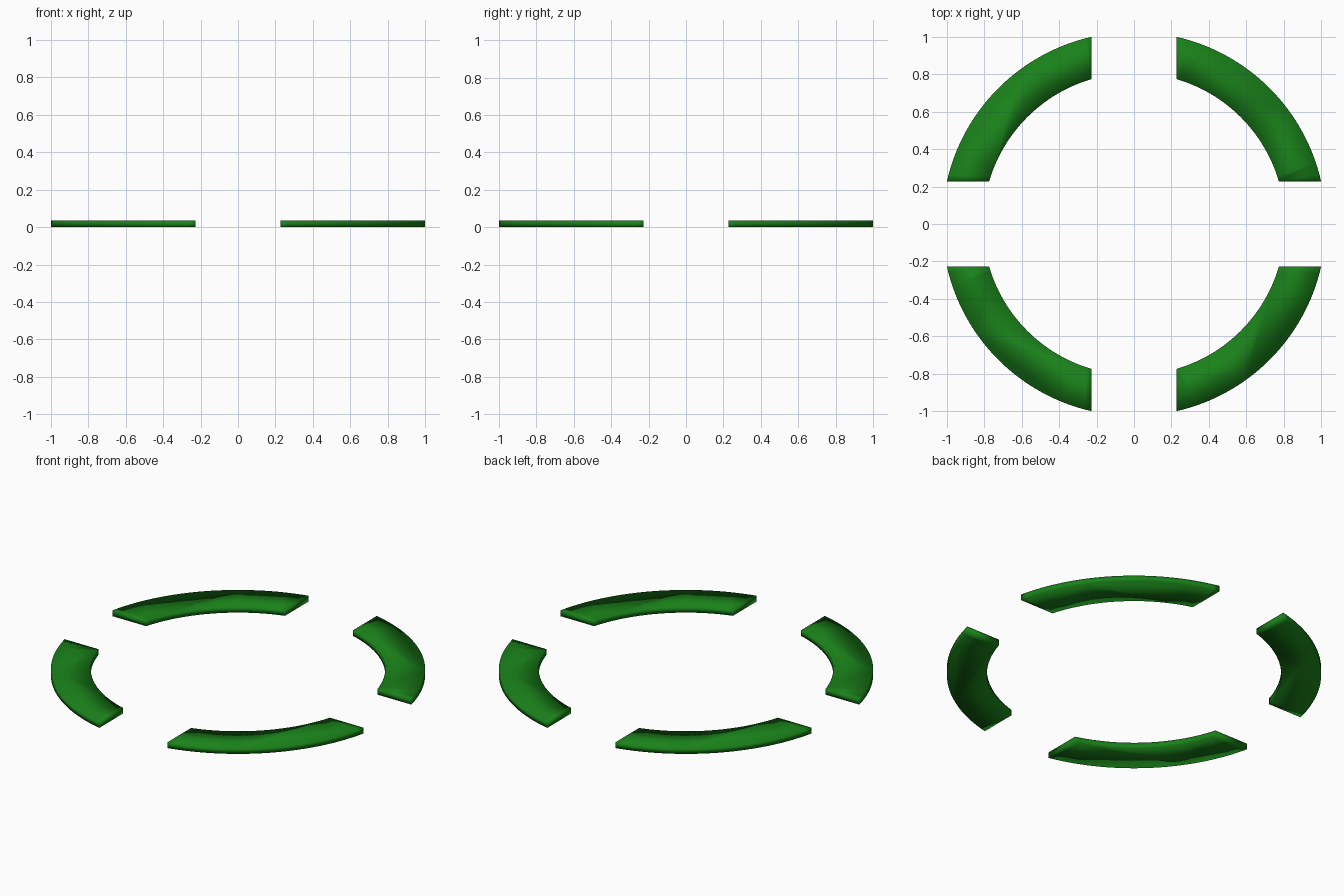
import bpy, bmesh, math

if "Cube" in bpy.data.objects:
    bpy.data.objects.remove(bpy.data.objects["Cube"])

GAP = 0.228      # half width of the paths between the quarters
HEIGHT = 0.035
OUTER = math.hypot(1.0, GAP)
INNER = math.hypot(0.774, GAP)
SEGMENTS = 32

green = bpy.data.materials.new("green")
green.diffuse_color = (0.01, 0.22, 0.01, 1)
green.use_nodes = True
green.node_tree.nodes["Principled BSDF"].inputs["Base Color"].default_value = green.diffuse_color


def arc(radius):
    """Arc running between the cut lines y = GAP and x = GAP."""
    start = math.asin(GAP / radius)
    end = math.pi / 2 - start
    return [(radius * math.cos(start + (end - start) * i / SEGMENTS),
             radius * math.sin(start + (end - start) * i / SEGMENTS))
            for i in range(SEGMENTS + 1)]


def ring_quarter(name, turn):
    bm = bmesh.new()
    # Flat outline: outer arc out, inner arc back
    outline = arc(OUTER) + arc(INNER)[::-1]
    base = bm.faces.new([bm.verts.new((x, y, 0)) for x, y in outline])
    # Raise the outline to a solid, keeping the base
    result = bmesh.ops.extrude_face_region(bm, geom=[base], use_keep_orig=True)
    raised = [v for v in result["geom"] if isinstance(v, bmesh.types.BMVert)]
    bmesh.ops.translate(bm, verts=raised, vec=(0, 0, HEIGHT))
    bmesh.ops.recalc_face_normals(bm, faces=bm.faces)
    for face in bm.faces:
        face.smooth = True
    mesh = bpy.data.meshes.new(name)
    bm.to_mesh(mesh)
    bm.free()
    mesh.materials.append(green)
    obj = bpy.data.objects.new(name, mesh)
    obj.rotation_euler.z = turn
    bpy.context.collection.objects.link(obj)


# Four identical quarters around the centre
for i, side in enumerate(("back_right", "back_left", "front_left", "front_right")):
    ring_quarter("ring_quarter_" + side, i * math.pi / 2)
